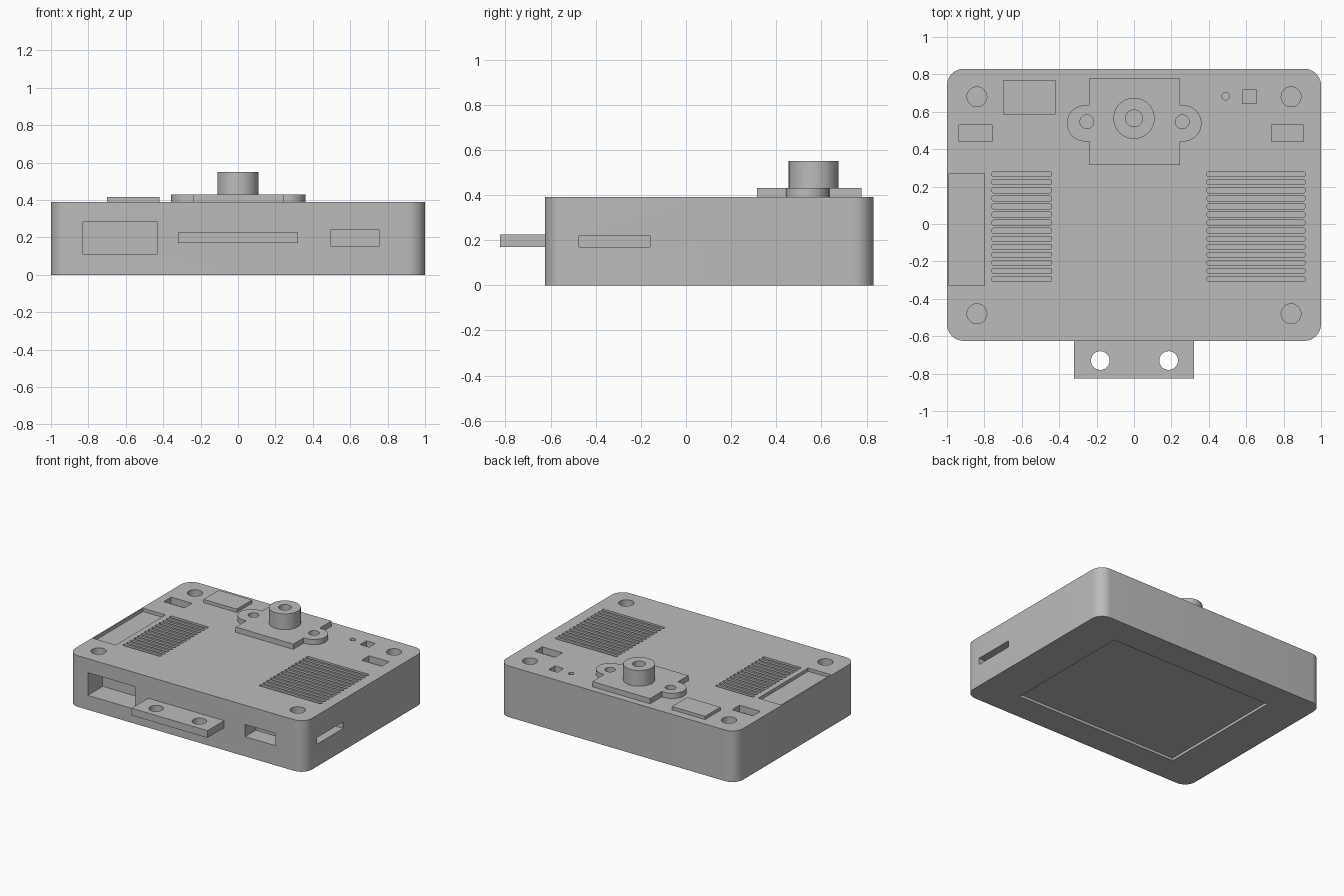
import bpy
import bmesh
from math import cos, sin, pi

if "Cube" in bpy.data.objects:
    bpy.data.objects.remove(bpy.data.objects["Cube"])

grey = bpy.data.materials.new("plain grey")
grey.use_nodes = True
grey.diffuse_color = (0.5, 0.5, 0.5, 1)
grey.node_tree.nodes["Principled BSDF"].inputs["Base Color"].default_value = (0.5, 0.5, 0.5, 1)

TOP, FRONT, BACK = 0.39, -0.625, 0.83


def arc(cx, cy, r, start, end, steps):
    return [(cx + r * cos(start + (end - start) * i / steps),
             cy + r * sin(start + (end - start) * i / steps)) for i in range(steps + 1)]


def circle(cx, cy, r, sides=40):
    return arc(cx, cy, r, 0, 2 * pi, sides)[:-1]


def rect(x0, x1, y0, y1):
    return [(x0, y0), (x1, y0), (x1, y1), (x0, y1)]


def rounded_rect(x0, x1, y0, y1, r, steps):
    centres = [(x1 - r, y1 - r), (x0 + r, y1 - r), (x0 + r, y0 + r), (x1 - r, y0 + r)]
    return [p for i, (cx, cy) in enumerate(centres)
            for p in arc(cx, cy, r, i * pi / 2, (i + 1) * pi / 2, steps)]


def prism(bm, outline, z0, z1):
    low = [bm.verts.new((x, y, z0)) for x, y in outline]
    high = [bm.verts.new((x, y, z1)) for x, y in outline]
    bm.faces.new(low[::-1])
    bm.faces.new(high)
    n = len(outline)
    for i in range(n):
        j = (i + 1) % n
        bm.faces.new((low[i], low[j], high[j], high[i]))


def make(name, prisms):
    bm = bmesh.new()
    for outline, z0, z1 in prisms:
        prism(bm, outline, z0, z1)
    bmesh.ops.recalc_face_normals(bm, faces=bm.faces)
    mesh = bpy.data.meshes.new(name)
    bm.to_mesh(mesh)
    bm.free()
    mesh.materials.append(grey)
    obj = bpy.data.objects.new(name, mesh)
    bpy.context.collection.objects.link(obj)
    return obj


def part(name, prisms, cuts=()):
    """Solid part with its holes cut out and soft curved sides."""
    obj = make(name, prisms)
    bpy.ops.object.select_all(action='DESELECT')
    obj.select_set(True)
    bpy.context.view_layer.objects.active = obj
    if cuts:
        cutter = make(name + "_cutter", cuts)
        cutter.hide_render = True
        mod = obj.modifiers.new("holes", 'BOOLEAN')
        mod.operation, mod.solver, mod.object = 'DIFFERENCE', 'EXACT', cutter
        bpy.ops.object.modifier_apply(modifier=mod.name)
        bpy.data.objects.remove(cutter)
    bpy.ops.object.shade_smooth_by_angle(angle=pi / 6)
    return obj


def pocket(outline, depth):
    return (outline, TOP - depth, TOP + 0.1)


# Screw holes in the corners
cuts = [pocket(circle(x, y, 0.053), 0.09) for x in (-0.84, 0.84) for y in (-0.48, 0.68)]

# Two banks of vent slots
for x0, x1 in ((-0.76, -0.44), (0.39, 0.915)):
    for i in range(14):
        y = 0.266 - i * 0.0431
        cuts.append(pocket(rounded_rect(x0, x1, y - 0.013, y + 0.013, 0.009, 3), 0.06))

# Small pockets, pin hole and shallow side tray on the top
cuts += [pocket(rect(-0.935, -0.76, 0.44, 0.53), 0.05),
         pocket(rect(0.735, 0.905, 0.44, 0.53), 0.05),
         pocket(rect(0.58, 0.655, 0.645, 0.72), 0.05),
         pocket(circle(0.49, 0.683, 0.02, 24), 0.05),
         pocket(rect(-0.99, -0.80, -0.33, 0.27), 0.025)]

# Front ports, side card slot and screen recess underneath
cuts += [(rect(-0.83, -0.43, FRONT - 0.1, FRONT + 0.18), 0.11, 0.283),
         (rect(0.497, 0.754, FRONT - 0.1, FRONT + 0.13), 0.15, 0.243),
         (rect(0.87, 1.1, -0.475, -0.16), 0.17, 0.22),
         (rect(-0.69, 0.69, -0.407, 0.612), -0.1, 0.02)]

part("case_body", [(rounded_rect(-1, 1, FRONT, BACK, 0.09, 10), 0, TOP)], cuts)

# Front mounting tab
part("front_tab", [(rect(-0.32, 0.32, -0.825, FRONT), 0.17, 0.225)],
     [(circle(x, -0.73, 0.05), 0, 0.4) for x in (-0.18, 0.185)])

# Raised label plate
part("raised_plate", [(rect(-0.70, -0.42, 0.585, 0.77), TOP, 0.415)])

# Mount plate with a rounded ear on each side
mount = [(-0.241, 0.315), (0.246, 0.315)]
mount += arc(0.264, 0.538, 0.097, -pi / 2, pi / 2, 16)
mount.insert(2, (0.246, 0.441))
mount += [(0.246, 0.635), (0.246, 0.777), (-0.241, 0.777), (-0.241, 0.635)]
mount += arc(-0.262, 0.538, 0.097, pi / 2, 3 * pi / 2, 16) + [(-0.241, 0.441)]
part("mount_plate", [(mount, TOP, 0.43)],
     [(circle(x, 0.547, 0.037, 32), 0.3, 0.5) for x in (-0.252, 0.258)])

# Hollow post on the mount plate
part("mount_post", [(circle(0, 0.565, 0.11, 48), 0.43, 0.55)],
     [(circle(0, 0.565, 0.045, 32), 0.435, 0.6)])
